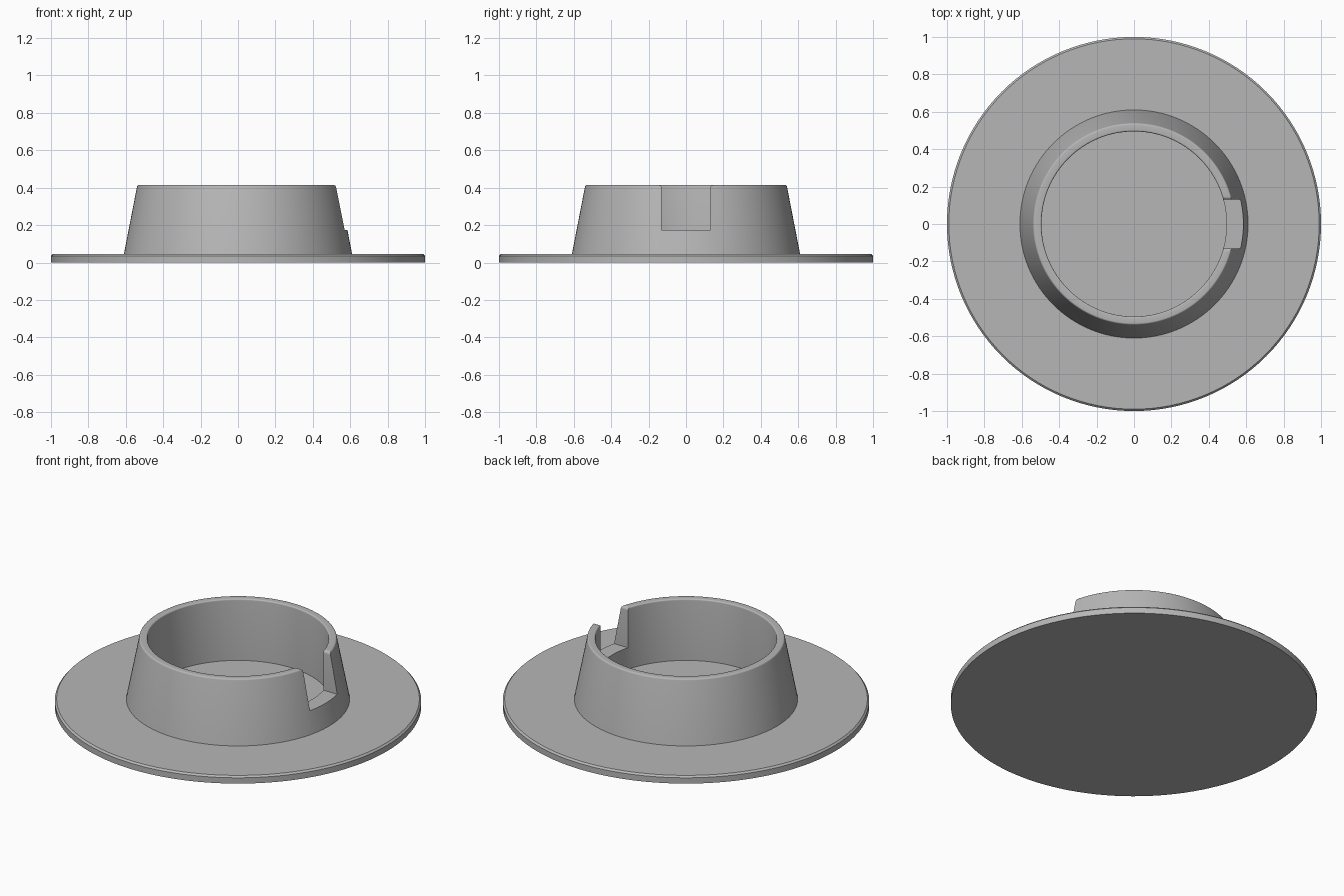
import bpy, bmesh, math

if "Cube" in bpy.data.objects:
    bpy.data.objects.remove(bpy.data.objects["Cube"], do_unlink=True)

SEGMENTS = 128
GREY = (0.47, 0.47, 0.47, 1.0)

grey = bpy.data.materials.new("plain grey")
grey.use_nodes = True
grey.diffuse_color = GREY
grey.node_tree.nodes["Principled BSDF"].inputs["Base Color"].default_value = GREY


def make_object(name, bm):
    bmesh.ops.recalc_face_normals(bm, faces=bm.faces)
    mesh = bpy.data.meshes.new(name)
    bm.to_mesh(mesh)
    bm.free()
    mesh.materials.append(grey)
    obj = bpy.data.objects.new(name, mesh)
    bpy.context.collection.objects.link(obj)
    return obj


def arc(cx, cz, r, start, end, steps=5):
    """Points of a fillet, angles in degrees."""
    angles = [math.radians(start + (end - start) * i / steps) for i in range(steps + 1)]
    return [(cx + r * math.cos(a), cz + r * math.sin(a)) for a in angles]


def lathe(name, profile, closed):
    """Turn an (r, z) profile around z; open profiles get end caps."""
    bm = bmesh.new()
    rings = []
    for r, z in profile:
        rings.append([bm.verts.new((r * math.cos(a), r * math.sin(a), z))
                      for a in (math.tau * i / SEGMENTS for i in range(SEGMENTS))])
    pairs = list(zip(rings, rings[1:]))
    if closed:
        pairs.append((rings[-1], rings[0]))
    else:
        bm.faces.new(rings[0])
        bm.faces.new(rings[-1])
    for lower, upper in pairs:
        for i in range(SEGMENTS):
            j = (i + 1) % SEGMENTS
            bm.faces.new((lower[i], lower[j], upper[j], upper[i]))
    return make_object(name, bm)


def smooth(obj):
    bpy.ops.object.select_all(action="DESELECT")
    obj.select_set(True)
    bpy.context.view_layer.objects.active = obj
    bpy.ops.object.shade_smooth_by_angle(angle=math.radians(30))


# Flat round base with a chamfered upper edge
base = lathe("base_flange", [(1.0, 0), (1.0, 0.035), (0.99, 0.045)], False)

# Tapered collar with a straight bore and a softened rim
outer_rim = arc(0.53, 0.405, 0.01, 10, 90)
inner_rim = arc(0.503, 0.407, 0.008, 90, 180)
collar = lathe("tapered_collar",
               [(0.495, 0.03), (0.613, 0.03)] + outer_rim + inner_rim, True)

# Notch cutter: a slot whose top corners flare out in a fillet
half, flare, top = 0.13, 0.018, 0.415
side = [(half, 0.175)] + arc(half + flare, top - flare, flare, 180, 90)
side.append((half + flare, 0.5))
outline = side + [(-y, z) for y, z in reversed(side)]
bm = bmesh.new()
slot = bm.faces.new([bm.verts.new((0.3, y, z)) for y, z in outline])
extruded = bmesh.ops.extrude_face_region(bm, geom=[slot])
moved = [v for v in extruded["geom"] if isinstance(v, bmesh.types.BMVert)]
bmesh.ops.translate(bm, verts=moved, vec=(0.5, 0, 0))
cutter = make_object("notch_cutter", bm)
cutter.hide_render = True

# Cut the notch in the left side of the collar
bpy.context.view_layer.objects.active = collar
cut = collar.modifiers.new("notch", "BOOLEAN")
cut.operation = "DIFFERENCE"
cut.solver = "EXACT"
cut.object = cutter
bpy.ops.object.modifier_apply(modifier=cut.name)
bpy.data.objects.remove(cutter, do_unlink=True)

for part in (base, collar):
    smooth(part)
